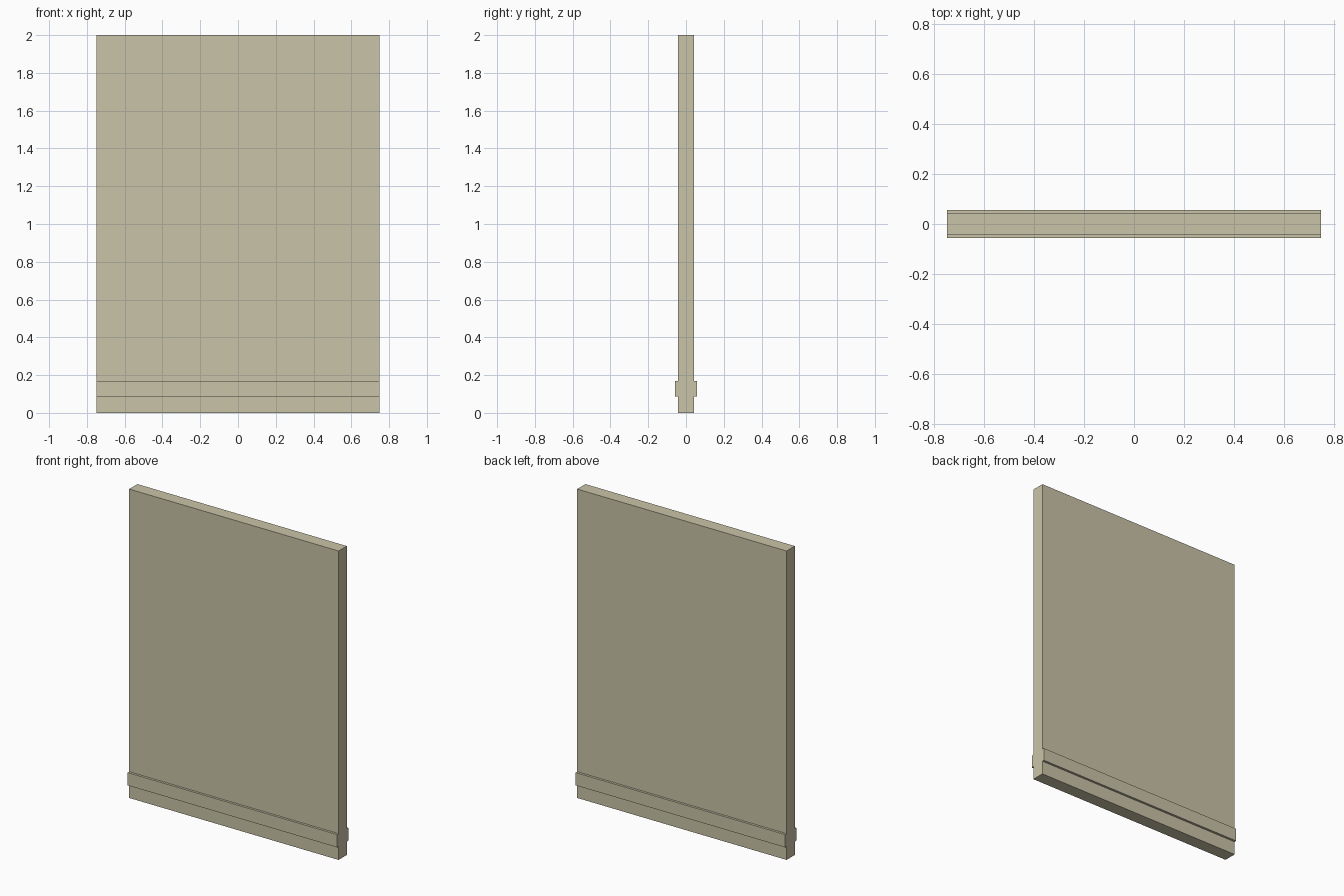
import bpy
import bmesh

if "Cube" in bpy.data.objects:
    bpy.data.objects.remove(bpy.data.objects["Cube"])

# Panel dimensions
W, T, H = 0.75, 0.042, 2.0               # half width, half thickness, height
BAND_T, BAND_LO, BAND_HI = 0.057, 0.087, 0.17

# Single beige colour
beige = bpy.data.materials.new("beige")
beige.diffuse_color = (0.59, 0.55, 0.39, 1.0)
beige.use_nodes = True
beige.node_tree.nodes["Principled BSDF"].inputs["Base Color"].default_value = beige.diffuse_color

# Side profile (y, z): slab with a raised rail near the bottom, mirrored front to back
half = [(T, 0), (T, BAND_LO), (BAND_T, BAND_LO), (BAND_T, BAND_HI), (T, BAND_HI), (T, H)]
profile = half + [(-y, z) for y, z in reversed(half)]

# Extrude the profile across the width
bm = bmesh.new()
end = bm.faces.new([bm.verts.new((-W, y, z)) for y, z in profile])
ext = bmesh.ops.extrude_face_region(bm, geom=[end], use_keep_orig=True)
moved = [g for g in ext["geom"] if isinstance(g, bmesh.types.BMVert)]
bmesh.ops.translate(bm, verts=moved, vec=(2 * W, 0, 0))
bmesh.ops.recalc_face_normals(bm, faces=bm.faces)

mesh = bpy.data.meshes.new("wall_panel")
bm.to_mesh(mesh)
bm.free()
mesh.materials.append(beige)
bpy.context.collection.objects.link(bpy.data.objects.new("wall_panel", mesh))
